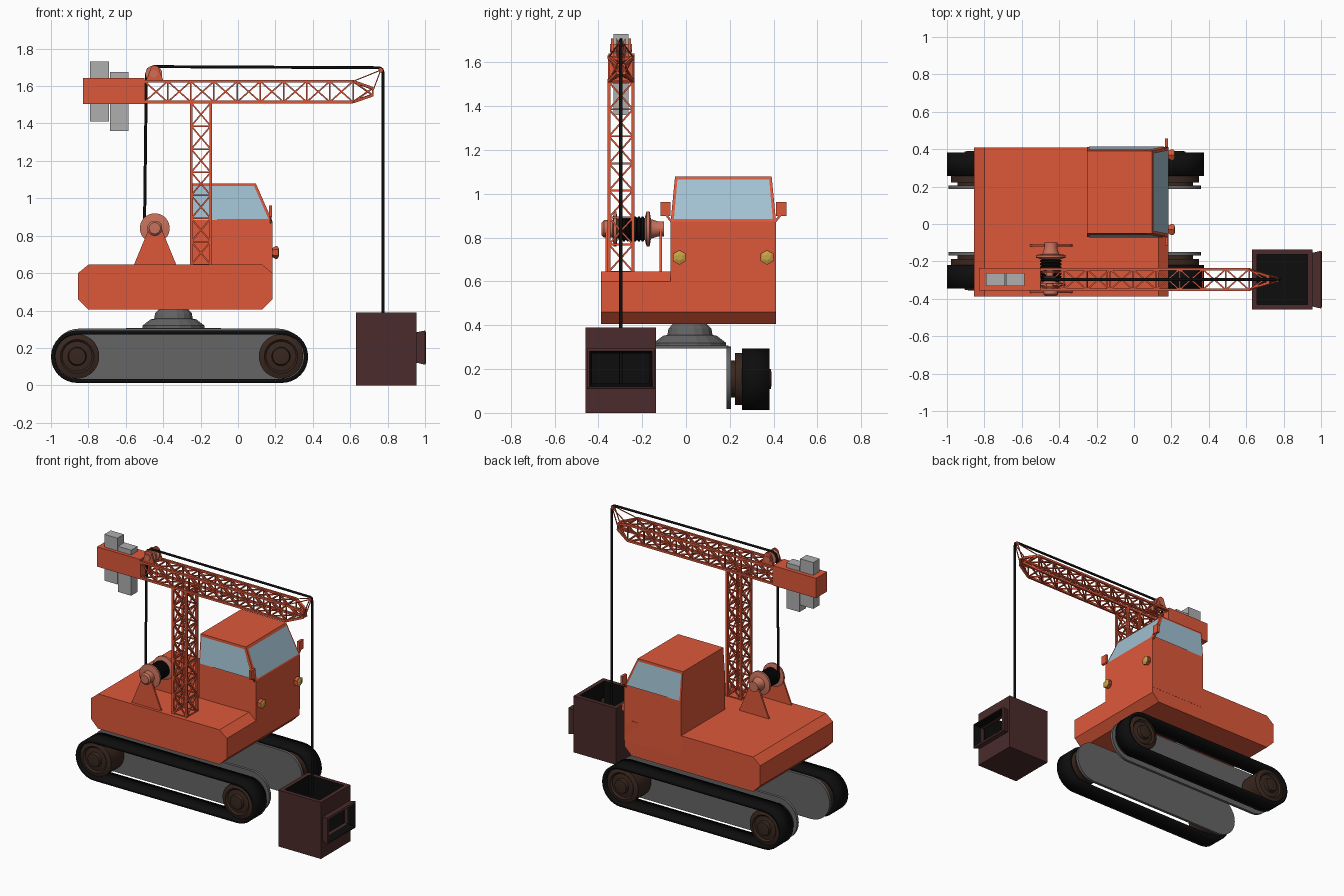
import bpy, bmesh
from math import sin, cos, pi, radians
from mathutils import Vector, Matrix

if "Cube" in bpy.data.objects:
    bpy.data.objects.remove(bpy.data.objects["Cube"])


def material(name, r, g, b):
    m = bpy.data.materials.new(name)
    m.diffuse_color = (r, g, b, 1)
    m.use_nodes = True
    m.node_tree.nodes["Principled BSDF"].inputs["Base Color"].default_value = m.diffuse_color
    return m


ORANGE = material("orange", 0.73, 0.098, 0.042)
BLACK = material("black", 0.004, 0.004, 0.004)
BROWN = material("wheel_brown", 0.04, 0.02, 0.013)
MAROON = material("maroon", 0.07, 0.024, 0.024)
GLASS = material("glass", 0.36, 0.54, 0.65)
DARK = material("dark_grey", 0.13, 0.13, 0.13)
LIGHT = material("light_grey", 0.43, 0.43, 0.43)
YELLOW = material("lamp_yellow", 0.58, 0.38, 0.06)
SALMON = material("salmon", 0.58, 0.17, 0.11)


def finish(bm, name, *mats, smooth=False):
    bmesh.ops.recalc_face_normals(bm, faces=bm.faces)
    me = bpy.data.meshes.new(name)
    bm.to_mesh(me)
    bm.free()
    ob = bpy.data.objects.new(name, me)
    bpy.context.collection.objects.link(ob)
    for m in mats:
        me.materials.append(m)
    if smooth:
        bpy.ops.object.select_all(action='DESELECT')
        ob.select_set(True)
        bpy.context.view_layer.objects.active = ob
        bpy.ops.object.shade_smooth_by_angle(angle=radians(35))
    return ob


def prism(name, profile, y0, y1, mat, caps=True, smooth=False):
    """Extrude an (x, z) outline from y0 to y1."""
    bm = bmesh.new()
    a = [bm.verts.new((x, y0, z)) for x, z in profile]
    b = [bm.verts.new((x, y1, z)) for x, z in profile]
    n = len(a)
    for i in range(n):
        j = (i + 1) % n
        bm.faces.new((a[i], a[j], b[j], b[i]))
    if caps:
        bm.faces.new(a)
        bm.faces.new(b)
    return finish(bm, name, mat, smooth=smooth)


def box(name, x0, x1, y0, y1, z0, z1, mat):
    return prism(name, [(x0, z0), (x1, z0), (x1, z1), (x0, z1)], y0, y1, mat)


def lathe(name, profile, origin, axis, mat, n=24, smooth=True):
    """Revolve (radius, height) points around an axis, with capped ends."""
    bm = bmesh.new()
    m = Matrix.Translation(origin) @ Vector(axis).to_track_quat('Z', 'Y').to_matrix().to_4x4()
    rings = [[bm.verts.new(m @ Vector((r * cos(2 * pi * (i + .5) / n), r * sin(2 * pi * (i + .5) / n), h)))
              for i in range(n)] for r, h in profile]
    for a, b in zip(rings, rings[1:]):
        for i in range(n):
            j = (i + 1) % n
            bm.faces.new((a[i], a[j], b[j], b[i]))
    bm.faces.new(rings[0])
    bm.faces.new(rings[-1])
    return finish(bm, name, mat, smooth=smooth)


def panel(name, pts, mat):
    bm = bmesh.new()
    bm.faces.new([bm.verts.new(p) for p in pts])
    return finish(bm, name, mat)


def bars(name, segments, mat):
    """Square rods from (start, end, thickness) segments."""
    bm = bmesh.new()
    for p, q, t in segments:
        p, q = Vector(p), Vector(q)
        d = q - p
        m = Matrix.Translation((p + q) / 2) @ d.to_track_quat('Z', 'Y').to_matrix().to_4x4()
        bmesh.ops.create_cube(bm, size=1, matrix=m @ Matrix.Diagonal((t, t, d.length, 1)))
    return finish(bm, name, mat)


def lattice(name, frames):
    """Cross-braced truss through a list of four-corner frames."""
    seg = []
    for f in frames:
        seg += [(f[i], f[(i + 1) % 4], .008) for i in range(4)]
    for f, g in zip(frames, frames[1:]):
        for i in range(4):
            j = (i + 1) % 4
            seg += [(f[i], g[i], .014), (f[i], g[j], .008), (f[j], g[i], .008)]
    return bars(name, seg, ORANGE)


def stadium(x0, x1, z, r, n=16):
    return ([(x1 + r * cos(-pi / 2 + pi * i / n), z + r * sin(-pi / 2 + pi * i / n)) for i in range(n + 1)]
            + [(x0 + r * cos(pi / 2 + pi * i / n), z + r * sin(pi / 2 + pi * i / n)) for i in range(n + 1)])


def solidify(ob, t, inner=0):
    s = ob.modifiers.new("thickness", 'SOLIDIFY')
    s.thickness, s.offset, s.material_offset = t, -1, inner
    s.use_even_offset = True


# Crawler tracks: side plates, hollow belts and wheels
YC = 0.018
for s, side in ((-1, "front"), (1, "back")):
    prism(side + "_track_plate", stadium(-.85, .215, .16, .143), YC + s * .168, YC + s * .187, DARK, smooth=True)
    belt = prism(side + "_track_belt", stadium(-.86, .235, .153, .14), YC + s * .238, YC + s * .363,
                 BLACK, caps=False, smooth=True)
    solidify(belt, .022)
    for x, end in ((-.86, "left"), (.23, "right")):
        lathe(f"{side}_{end}_wheel", [(.085, .18), (.085, .205), (.119, .205), (.119, .345), (.09, .355),
                                      (.08, .345), (.05, .35), (.045, .37), (.02, .373)],
              (x, YC, .155), (0, s, 0), BROWN)

# Undercarriage deck and slewing base
box("undercarriage_deck", -.6, -.09, YC - .175, YC + .175, .295, .307, DARK)
lathe("slewing_base", [(.168, .3), (.168, .32), (.125, .352), (.105, .356), (.1, .385), (.075, .41)],
      (-.345, YC, 0), (0, 0, 1), DARK, n=16, smooth=False)

# Chassis
prism("chassis", [(-.8, .405), (.13, .405), (.185, .46), (.185, .6), (.13, .645), (-.8, .645),
                  (-.855, .6), (-.855, .46)], -.387, .41, ORANGE)

# Cabin with tapered upper half
cabin = prism("cabin", [(-.25, .5), (.185, .5), (.185, .875), (.095, 1.08), (-.25, 1.08), (-.25, .875)],
              -.07, .411, ORANGE)
for v in cabin.data.vertices:
    if v.co.z > 1:
        v.co.y += .02 if v.co.y < 0 else -.02

# Windows sit just proud of the sloping faces
def on_cabin(x, z, s):
    inset = .02 * (z - .875) / .205
    return (x, .1705 + s * (.2405 - inset + .004), z)

for s, side in ((-1, "front"), (1, "back")):
    panel(side + "_side_window", [on_cabin(x, z, s) for x, z in
                                  ((-.24, .885), (.165, .885), (.086, 1.065), (-.24, 1.065))], GLASS)
panel("windscreen", [(.185, -.055, .885), (.185, .396, .885), (.106, .38, 1.065), (.106, -.039, 1.065)], GLASS)

# Mirrors and headlamps
for y, s, side in ((-.07, -1, "front"), (.411, 1, "back")):
    y0, y1 = sorted((y, y + s * .047))
    box(side + "_mirror", .165, .182, y0, y1, .9, .962, ORANGE)
    bars(side + "_mirror_arm", [((.175, y - s * .01, .865), (.175, y + s * .025, .91), .01)], ORANGE)
for y, side in ((-.03, "front"), (.37, "back")):
    lathe(side + "_lamp_housing", [(.022, .18), (.034, .2), (.034, .212)], (0, y, .71), (1, 0, 0), ORANGE, 6, False)
    lathe(side + "_lamp", [(.03, .2), (.03, .214), (.015, .22)], (0, y, .71), (1, 0, 0), YELLOW, 6, False)

# Lattice mast and boom with tapered nose
Y, H = -.297, .055
RING = ((-1, -1), (1, -1), (1, 1), (-1, 1))
lattice("mast", [[(-.198 + a * .052, Y + b * H, .645 + .865 * i / 7) for a, b in RING] for i in range(8)])
boom = [[(-.5 + 1.115 * i / 9, Y + a * H, 1.57 + b * H) for a, b in RING] for i in range(10)]
boom.append([(.72, Y + a * .015, 1.57 + b * .018) for a, b in RING])
lattice("boom", boom)
TIP = (.763, Y, 1.685)
bars("boom_tip_stays", [((.615, Y + a * H, 1.625), (TIP[0], Y + a * .012, TIP[2]), .005) for a in (-1, 1)]
     + [((.72, Y + a * .015, 1.57), (TIP[0], Y + a * .012, TIP[2]), .005) for a in (-1, 1)], ORANGE)
lathe("tip_sheave", [(.012, -.012), (.012, .012)], TIP, (0, 1, 0), ORANGE, 12)

# Counterweight
box("counterweight_case", -.83, -.5, Y - .058, Y + .062, 1.505, 1.642, ORANGE)
box("outer_weight", -.79, -.69, Y - .035, Y + .035, 1.41, 1.73, LIGHT)
box("inner_weight", -.685, -.585, Y - .035, Y + .035, 1.36, 1.675, LIGHT)


def bracket(name, x, zb, zt, wide, r, y):
    arc = [(x + r * cos(pi * i / 8), zt - r + r * sin(pi * i / 8)) for i in range(9)]
    prism(name, [(x - wide, zb), (x + wide, zb)] + arc, y - .006, y + .006, ORANGE)


# Top pulley
for s, side in ((-1, "front"), (1, "back")):
    bracket(side + "_pulley_bracket", -.445, 1.625, 1.71, .048, .025, Y + s * .04)
lathe("top_pulley", [(.02, -.05), (.02, -.02), (.045, -.02), (.03, -.008), (.03, .008), (.045, .02),
                     (.02, .02), (.02, .05)], (-.45, Y, 1.665), (0, 1, 0), SALMON)

# Winch: brackets, flanged spool and wound rope
for y, side in ((-.362, "front"), (-.115, "back")):
    bracket(side + "_winch_bracket", -.443, .645, .862, .113, .04, y)
lathe("winch_spool", [(.03, -.385), (.04, -.375), (.04, -.335), (.08, -.33), (.08, -.318), (.045, -.312),
                      (.045, -.19), (.08, -.18), (.08, -.166), (.045, -.16), (.035, -.13), (.035, -.1)],
      (-.445, 0, .84), (0, 1, 0), SALMON)
coil = []
for i in range(7):
    y = -.308 + i * .017
    coil += [(.05, y), (.057, y + .004), (.057, y + .012), (.05, y + .016)]
lathe("wound_rope", coil, (-.445, 0, .84), (0, 1, 0), BLACK)

# Hoist rope
cu = bpy.data.curves.new("hoist_rope", 'CURVE')
cu.dimensions, cu.bevel_depth, cu.bevel_resolution, cu.use_fill_caps = '3D', .008, 2, True
path = [(-.5, .84), (-.49, 1.66), (-.48, 1.69), (-.45, 1.704), (.755, 1.698), (.77, 1.69), (.776, 1.67), (.776, .03)]
sp = cu.splines.new('POLY')
sp.points.add(len(path) - 1)
for p, (x, z) in zip(sp.points, path):
    p.co = (x, Y, z, 1)
cu.materials.append(BLACK)
bpy.context.collection.objects.link(bpy.data.objects.new("hoist_rope", cu))


def loop(bm, x, y0, y1, z0, z1):
    return [bm.verts.new((x, y, z)) for y, z in ((y0, z0), (y1, z0), (y1, z1), (y0, z1))]


def band(bm, a, b, sides=range(4)):
    for i in sides:
        bm.faces.new((a[i], a[(i + 1) % 4], b[(i + 1) % 4], b[i]))


# Open-topped bucket with an opening on its right side
bm = bmesh.new()
a, b = loop(bm, .63, -.458, -.136, 0, .39), loop(bm, .955, -.458, -.136, 0, .39)
c = loop(bm, .955, -.435, -.16, .13, .275)
bm.faces.new(a[::-1])
band(bm, a, b, (0, 1, 3))
band(bm, b, c)
solidify(finish(bm, "bucket", MAROON, BLACK), .028, 1)

# Flared chute around the opening
bm = bmesh.new()
band(bm, loop(bm, .95, -.44, -.155, .122, .283), loop(bm, 1, -.452, -.143, .11, .293))
solidify(finish(bm, "bucket_chute", MAROON, BLACK), .012, 1)
